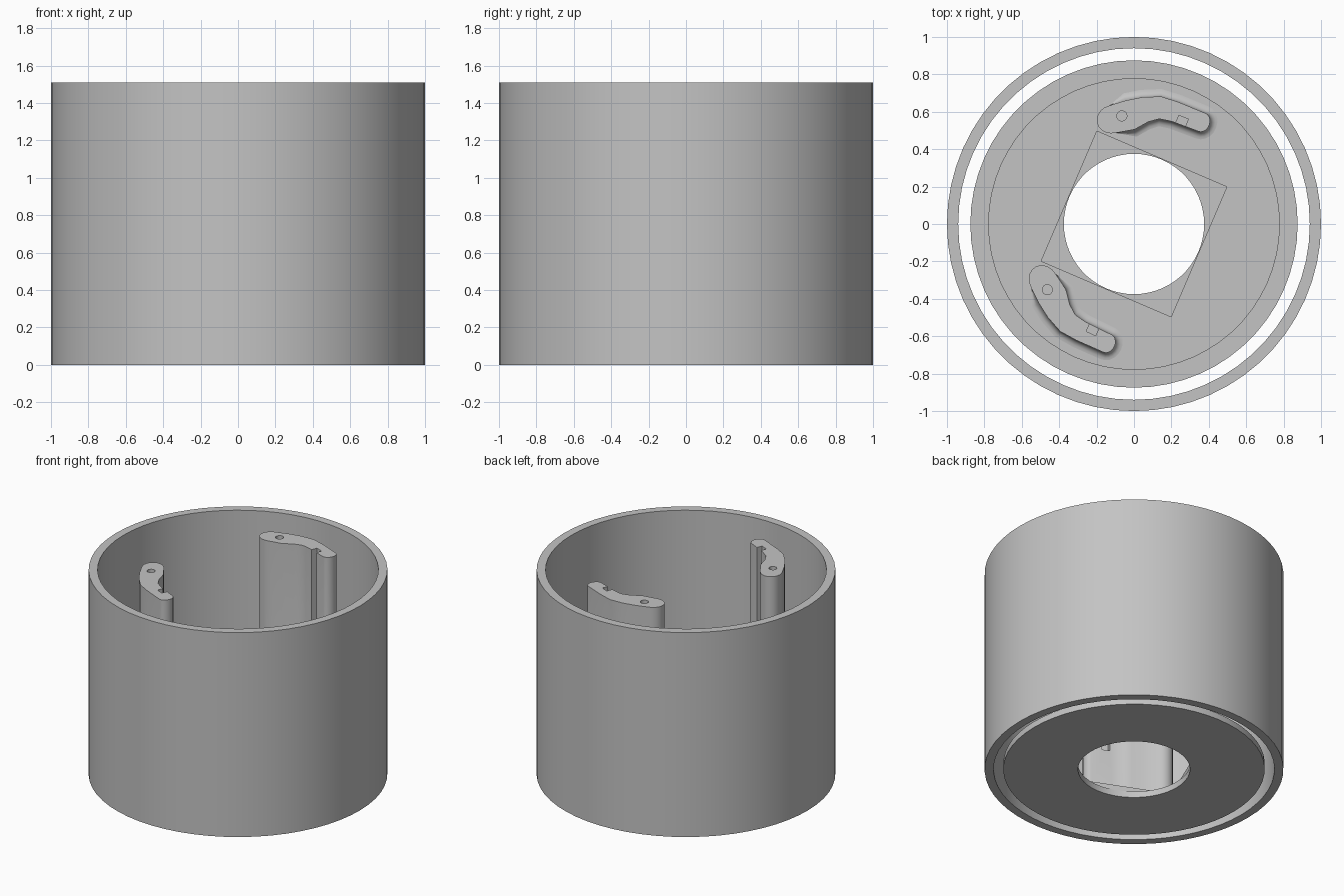
import bpy, bmesh
from math import radians, sin, cos, pi
from mathutils import Matrix, Vector

cube = bpy.data.objects.get("Cube")
if cube:
    bpy.data.objects.remove(cube, do_unlink=True)

HEIGHT = 1.51
FLOOR = 0.085
LIP = 0.045
AXIS = radians(156.8)   # direction of the symmetry line of the posts

grey = bpy.data.materials.new("plain_grey")
grey.use_nodes = True
grey.diffuse_color = (0.55, 0.55, 0.55, 1)
grey.node_tree.nodes["Principled BSDF"].inputs["Base Color"].default_value = grey.diffuse_color


def finish(name, bm):
    bmesh.ops.recalc_face_normals(bm, faces=bm.faces)
    mesh = bpy.data.meshes.new(name)
    bm.to_mesh(mesh)
    bm.free()
    mesh.materials.append(grey)
    ob = bpy.data.objects.new(name, mesh)
    bpy.context.collection.objects.link(ob)
    return ob


def activate(ob):
    bpy.ops.object.select_all(action='DESELECT')
    ob.select_set(True)
    bpy.context.view_layer.objects.active = ob


def smooth(ob):
    activate(ob)
    bpy.ops.object.shade_smooth_by_angle(angle=radians(30))


def bridge(bm, a, b):
    for i in range(len(a)):
        j = (i + 1) % len(a)
        bm.faces.new((a[i], a[j], b[j], b[i]))


def lathe(name, profile, n):
    """Revolve a closed (radius, z) profile around z."""
    bm = bmesh.new()
    rings = [[bm.verts.new((r * cos(2 * pi * i / n), r * sin(2 * pi * i / n), z))
              for i in range(n)] for r, z in profile]
    for k, ring in enumerate(rings):
        bridge(bm, ring, rings[(k + 1) % len(rings)])
    return finish(name, bm)


def cut(ob, cutter):
    mod = ob.modifiers.new("cut", 'BOOLEAN')
    mod.operation = 'DIFFERENCE'
    mod.solver = 'EXACT'
    mod.object = cutter
    activate(ob)
    bpy.ops.object.modifier_apply(modifier=mod.name)
    bpy.data.objects.remove(cutter, do_unlink=True)


def box_cutter(x, y, sx, sy, z0, z1, angle):
    bm = bmesh.new()
    bmesh.ops.create_cube(bm, size=1, matrix=Matrix.Translation((x, y, (z0 + z1) / 2))
                          @ Matrix.Rotation(angle, 4, 'Z') @ Matrix.Diagonal((sx, sy, z1 - z0, 1)))
    return finish("cutter", bm)


def round_cutter(x, y, r, z0, z1):
    bm = bmesh.new()
    bmesh.ops.create_cone(bm, cap_ends=True, segments=20, radius1=r, radius2=r, depth=z1 - z0,
                          matrix=Matrix.Translation((x, y, (z0 + z1) / 2)))
    return finish("cutter", bm)


# Outer tube
smooth(lathe("outer_tube", [(0.94, 0), (1, 0), (1, HEIGHT), (0.94, HEIGHT)], 60))

# Stepped base plate with a round hole that opens into a square pocket
base = lathe("base_plate", [(0.375, 0), (0.875, 0), (0.875, LIP), (0.78, LIP),
                            (0.78, FLOOR), (0.375, FLOOR)], 60)
cut(base, box_cutter(0, 0, 0.756, 0.756, LIP, 0.2, AXIS))
smooth(base)

# Curved post: centre line points with half widths, from the round head to the tip
PATH = [(-0.115, 0.56, 0.075), (-0.02, 0.583, 0.081), (0.06, 0.612, 0.068),
        (0.14, 0.622, 0.06), (0.22, 0.6, 0.055), (0.365, 0.543, 0.052)]


def outline(flare):
    """Outline of the post; flare widens all but the head."""
    pts = [Vector(p[:2]) for p in PATH]
    left, right = [], []
    for i, p in enumerate(pts):
        d = (pts[min(i + 1, len(pts) - 1)] - pts[max(i - 1, 0)]).normalized()
        side = Vector((-d.y, d.x)) * (PATH[i][2] + (flare if i else 0))
        left.append(p + side)
        right.append(p - side)

    def cap(i, d, r, length):
        n = Vector((-d.y, d.x))
        return [pts[i] + n * r * cos(a) + d * length * sin(a)
                for a in (pi * k / 10 for k in range(1, 10))]

    tip_dir = (pts[-1] - pts[-2]).normalized()
    head_dir = (pts[0] - pts[1]).normalized()
    tip = cap(-1, tip_dir, PATH[-1][2] + flare, 0.04 + flare)
    head = cap(0, head_dir, PATH[0][2], 0.085)
    return left + tip + right[::-1] + head


bm = bmesh.new()
levels = [(FLOOR - 0.03, 0.04)]
for k in range(6):   # fillet where the post meets the plate
    a = pi / 2 * k / 5
    levels.append((FLOOR + 0.04 * (1 - cos(a)), 0.04 * (1 - sin(a))))
levels.append((HEIGHT, 0))
loops = [[bm.verts.new((p.x, p.y, z)) for p in outline(f)] for z, f in levels]
for lower, upper in zip(loops, loops[1:]):
    bridge(bm, lower, upper)
bm.faces.new(loops[0])
bm.faces.new(loops[-1])
post = finish("back_post", bm)

# Screw hole in the top and slot in the inner side
cut(post, round_cutter(-0.065, 0.578, 0.027, 1.2, 1.6))
cut(post, box_cutter(0.252, 0.538, 0.055, 0.07, 0.47, 1.6, radians(-22)))
smooth(post)

# Second post mirrored across the symmetry line
mirror = (Matrix.Rotation(AXIS, 4, 'Z') @ Matrix.Diagonal((1, -1, 1, 1))
          @ Matrix.Rotation(-AXIS, 4, 'Z'))
bm = bmesh.new()
bm.from_mesh(post.data)
bm.transform(mirror)
smooth(finish("front_post", bm))
